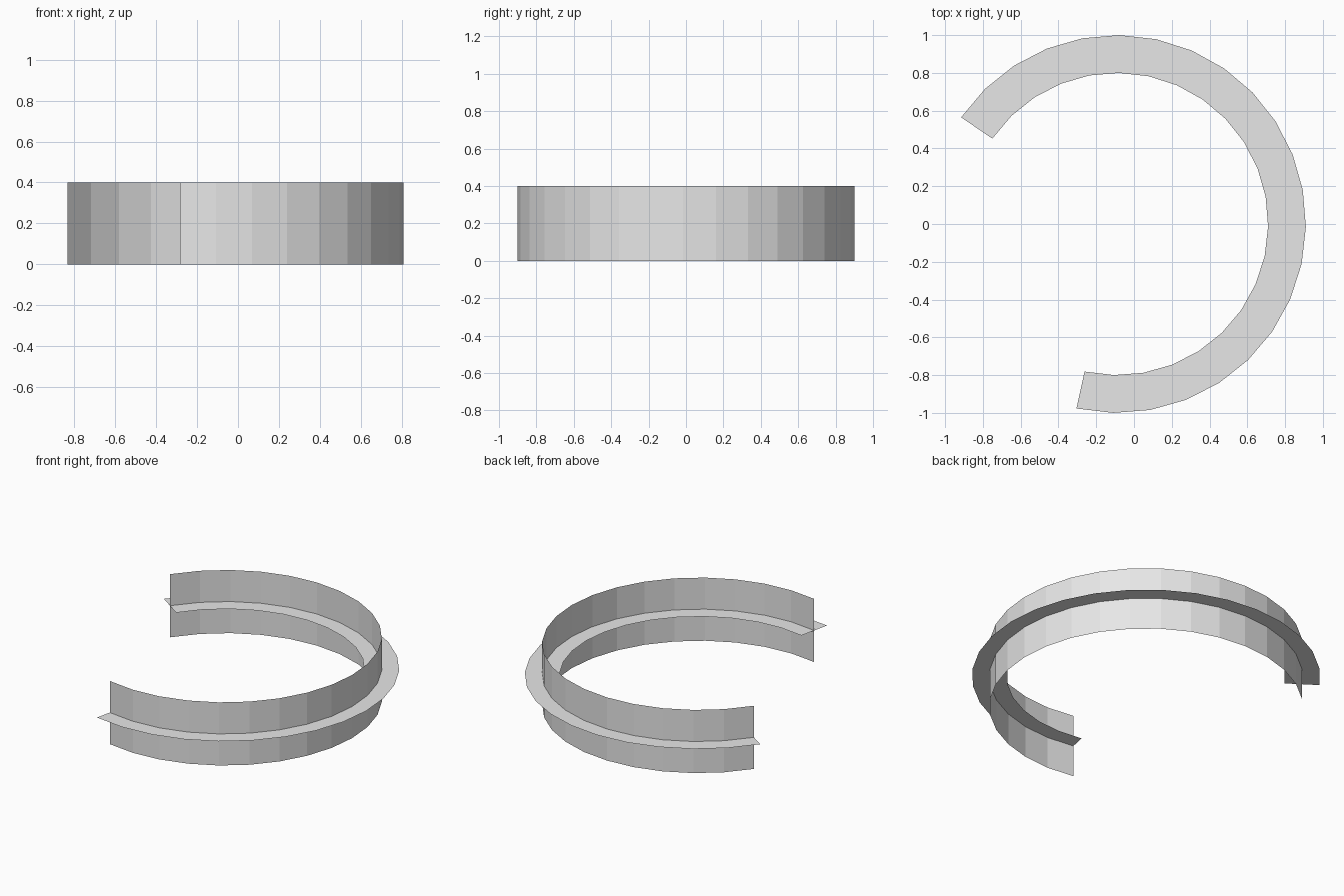
import bpy
import bmesh
from math import cos, sin, radians

cube = bpy.data.objects.get("Cube")
if cube:
    bpy.data.objects.remove(cube, do_unlink=True)

CENTRE_X = -0.09
START, END, SEGMENTS = -102.4, 145.6, 22

grey = bpy.data.materials.new("light_grey")
grey.use_nodes = True
colour = (0.8, 0.8, 0.8, 1)
grey.diffuse_color = colour
grey.node_tree.nodes["Principled BSDF"].inputs["Base Color"].default_value = colour


def swept_band(name, edge_a, edge_b):
    """Sweep a straight (radius, height) section around the open arc."""
    bm = bmesh.new()
    rows = []
    for i in range(SEGMENTS + 1):
        a = radians(START + (END - START) * i / SEGMENTS)
        rows.append([bm.verts.new((CENTRE_X + r * cos(a), r * sin(a), z))
                     for r, z in (edge_a, edge_b)])
    for (a0, b0), (a1, b1) in zip(rows, rows[1:]):
        bm.faces.new((a0, a1, b1, b0))
    mesh = bpy.data.meshes.new(name)
    bm.to_mesh(mesh)
    bm.free()
    mesh.materials.append(grey)
    obj = bpy.data.objects.new(name, mesh)
    bpy.context.collection.objects.link(obj)
    return obj


# Upright wall and the flat flange crossing it at half height
swept_band("upright_wall", (0.9, 0), (0.9, 0.4))
swept_band("flat_flange", (1.0, 0.2), (0.8, 0.2)).data.flip_normals()
for obj in (bpy.data.objects["flat_flange"],):
    if obj.data.polygons[0].normal.z < 0:
        obj.data.flip_normals()
